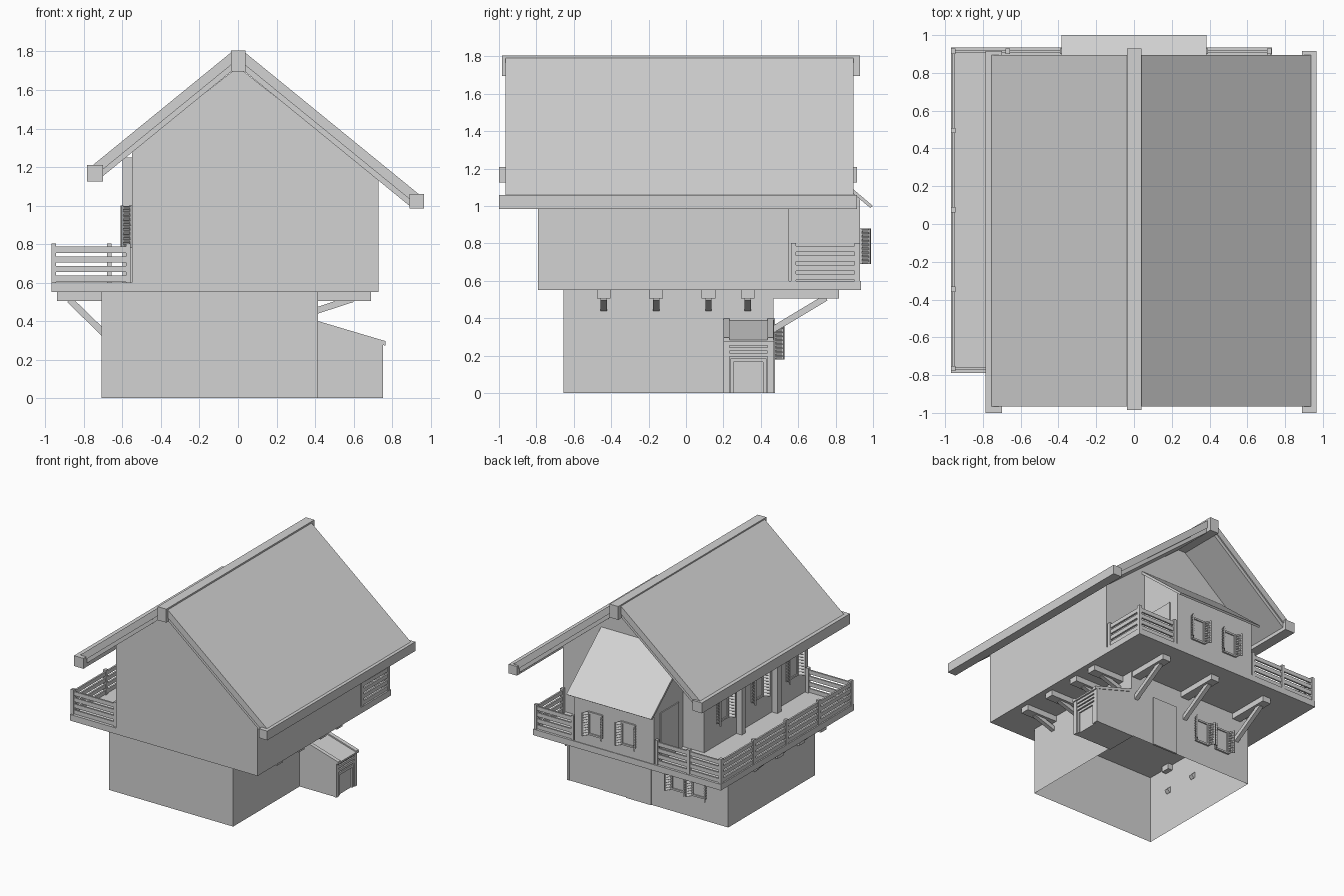
import bpy, bmesh, math
from mathutils import Matrix, Vector

if "Cube" in bpy.data.objects:
    bpy.data.objects.remove(bpy.data.objects["Cube"])

mat = bpy.data.materials.new("plain_grey")
mat.diffuse_color = (0.65, 0.65, 0.65, 1)
mat.use_nodes = True
mat.node_tree.nodes["Principled BSDF"].inputs["Base Color"].default_value = mat.diffuse_color


def finish(name, bm):
    bmesh.ops.recalc_face_normals(bm, faces=bm.faces)
    me = bpy.data.meshes.new(name)
    bm.to_mesh(me)
    bm.free()
    me.materials.append(mat)
    ob = bpy.data.objects.new(name, me)
    bpy.context.collection.objects.link(ob)
    return ob


def add_box(bm, x0, x1, y0, y1, z0, z1, m=Matrix()):
    t = Matrix.Translation(((x0 + x1) / 2, (y0 + y1) / 2, (z0 + z1) / 2))
    s = Matrix.Diagonal((x1 - x0, y1 - y0, z1 - z0, 1))
    bmesh.ops.create_cube(bm, size=1, matrix=m @ t @ s)


def boxes(name, *items):
    bm = bmesh.new()
    for it in items:
        add_box(bm, *it)
    return finish(name, bm)


def add_prism(bm, pts, axis, a, b):
    """Extrude a profile along x (points are y,z) or y (points are x,z)."""
    def ring(c):
        return [bm.verts.new((c, p, q) if axis == 'x' else (p, c, q)) for p, q in pts]
    r0, r1 = ring(a), ring(b)
    bm.faces.new(r0)
    bm.faces.new(r1[::-1])
    n = len(pts)
    for i in range(n):
        bm.faces.new((r0[i], r0[(i + 1) % n], r1[(i + 1) % n], r1[i]))


def prism(name, pts, axis, a, b):
    bm = bmesh.new()
    add_prism(bm, pts, axis, a, b)
    return finish(name, bm)


# Ground floor: four walls, open underneath
bm = bmesh.new()
add_box(bm, -.71, .415, -.655, .468, 0, .55)
bm.normal_update()
bmesh.ops.delete(bm, geom=[f for f in bm.faces if abs(f.normal.z) > .5], context='FACES_ONLY')
finish("ground_floor_walls", bm)
boxes("ground_floor_door", (-.015, .21, .46, .476, 0, .40))

# Upper floor with gable
SL = .815


def under(x, t):
    return 1.80 - SL * (abs(x) - .03) - t


prism("upper_floor_walls", [(-.55, .55), (.73, .55), (.73, under(.73, .09)), (0, 1.72),
                            (-.55, under(-.55, .09))], 'y', -.79, .55)

# Balcony floor
boxes("balcony_floor", (-.97, -.55, -.79, .935, .55, .60), (-.55, .73, .55, .935, .55, .60))

# Main roof: covering and thinner boarding below
for side, end in ((-1, .775), (1, .95)):
    nm = "left" if side < 0 else "right"
    for part, t0, t1, y0, y1, e in (("roof", 0, .065, -.965, .895, end),
                                    ("roof_boarding", .065, .10, -.955, .885, end - .06)):
        prism(f"{nm}_{part}", [(side * .03, under(.03, t0)), (side * e, under(e, t0)),
                               (side * e, under(e, t1)), (side * .03, under(.03, t1))], 'y', y0, y1)
boxes("ridge_beam", (-.037, .04, -.985, .93, 1.695, 1.805))
boxes("eave_beams", (-.785, -.70, -1.0, .915, 1.125, 1.21), (.89, .965, -1.0, .915, .985, 1.06))

# Bay at the back with its lean-to roof and side doors
prism("bay_walls", [(.54, .58), (.93, .58), (.93, 1.045), (.54, 1.365)], 'x', -.36, .36)
prism("bay_roof", [(1.0, 1.0), (.54, 1.39), (.54, 1.365), (.985, .99)], 'x', -.384, .384)
boxes("bay_side_doors", *[(s * .36 - .008, s * .36 + .008, .615, .85, .60, .99) for s in (-1, 1)])

# Posts against the left wall
boxes("wall_posts", *[(-.60, -.545, y - .025, y + .025, .60, 1.25) for y in (-.35, .11)])

# Balcony railings
bm = bmesh.new()
RAILS = (.62, .67, .72, .77)


def rail_run(p, q, posts):
    p, q = Vector(p), Vector(q)
    for z in RAILS:
        add_box(bm, min(p.x, q.x) - .007, max(p.x, q.x) + .007,
                min(p.y, q.y) - .007, max(p.y, q.y) + .007, z - .016, z + .016)
    for i in range(posts):
        c = p.lerp(q, i / (posts - 1))
        add_box(bm, c.x - .012, c.x + .012, c.y - .014, c.y + .014, .59, .802)


rail_run((-.957, -.765), (-.957, .915), 5)
rail_run((-.957, -.765), (-.57, -.765), 2)
rail_run((-.957, .915), (-.38, .915), 3)
rail_run((.38, .915), (.715, .915), 2)
rail_run((.715, .575), (.715, .915), 2)
finish("balcony_railings", bm)

# Floor beams and diagonal braces
bm = bmesh.new()


def beam(m, reach, low, out, high):
    """Beam pointing along local +y from a wall at y=0, with a brace below it."""
    add_box(bm, -.037, .037, -.04, reach, .505, .552, m)
    a, b = Vector((0, -.02, low)), Vector((0, out, high))
    d = b - a
    rot = Matrix.Rotation(math.atan2(d.z, d.y), 4, 'X')
    add_box(bm, -.017, .017, 0, d.length, -.017, .017, m @ Matrix.Translation(a) @ rot)


for y in (-.44, -.16, .12):
    beam(Matrix.Translation((-.71, y, 0)) @ Matrix.Rotation(math.pi / 2, 4, 'Z'), .23, .33, .165, .51)
for y in (-.44, -.16, .12, .33):
    beam(Matrix.Translation((.415, y, 0)) @ Matrix.Rotation(-math.pi / 2, 4, 'Z'), .275, .45, .18, .515)
for x in (.37, -.10, -.60):
    beam(Matrix.Translation((x, .468, 0)), .35, .33, .28, .51)
finish("floor_beams_and_braces", bm)

# Side porch with sloping roof, corner posts, slats and door frame
prism("porch_walls", [(.40, 0), (.735, 0), (.735, .285), (.40, .385)], 'y', .205, .465)
prism("porch_roof", [(.41, .39), (.765, .285), (.765, .272), (.41, .377)], 'y', .20, .47)
bm = bmesh.new()
for y0, y1 in ((.20, .232), (.435, .468)):
    add_box(bm, .73, .752, y0, y1, 0, .285)
    add_prism(bm, [(.415, .40), (.765, .296), (.765, .28), (.415, .38)], 'y', y0, y1)
for z in (.205, .235, .265):
    add_box(bm, .73, .748, .225, .445, z - .01, z + .01)
for y in (.237, .412):
    add_box(bm, .73, .746, y, y + .018, 0, .18)
add_box(bm, .73, .746, .237, .43, .165, .185)
finish("porch_trim", bm)


# Windows with louvred shutters standing open
def window(name, m, z0, z1, w=.11):
    bm = bmesh.new()
    h = w / 2
    add_box(bm, -h, h, -.005, .006, z0 + .015, z1 - .015, m)
    for s in (-1, 1):
        add_box(bm, s * h - .007, s * h + .007, -.005, .014, z0, z1, m)
        hinge = m @ Matrix.Translation((s * (h + .004), .004, 0)) @ Matrix.Rotation(-s * math.radians(28), 4, 'Z')
        for y in (0, .05):
            add_box(bm, -.006, .006, y, y + .01, z0, z1, hinge)
        n = 9
        for i in range(n):
            z = z0 + (z1 - z0) * (i + .5) / n
            tilt = Matrix.Translation((0, 0, z)) @ Matrix.Rotation(s * .6, 4, 'Y')
            add_box(bm, -.003, .003, .008, .052, -.011, .011, hinge @ tilt)
    for z in (z0 + .007, z1 - .007):
        add_box(bm, -h, h, -.005, .014, z - .007, z + .007, m)
    finish(name, bm)


for i, x in enumerate((.165, -.135)):
    window(f"bay_window_{i + 1}", Matrix.Translation((x, .93, 0)), .69, .88)
for i, x in enumerate((-.26, -.45)):
    window(f"ground_floor_window_{i + 1}", Matrix.Translation((x, .468, 0)), .18, .37)
for i, y in enumerate((.32, -.13, -.58)):
    window(f"left_window_{i + 1}",
           Matrix.Translation((-.55, y, 0)) @ Matrix.Rotation(math.pi / 2, 4, 'Z'), .78, 1.0, .13)
